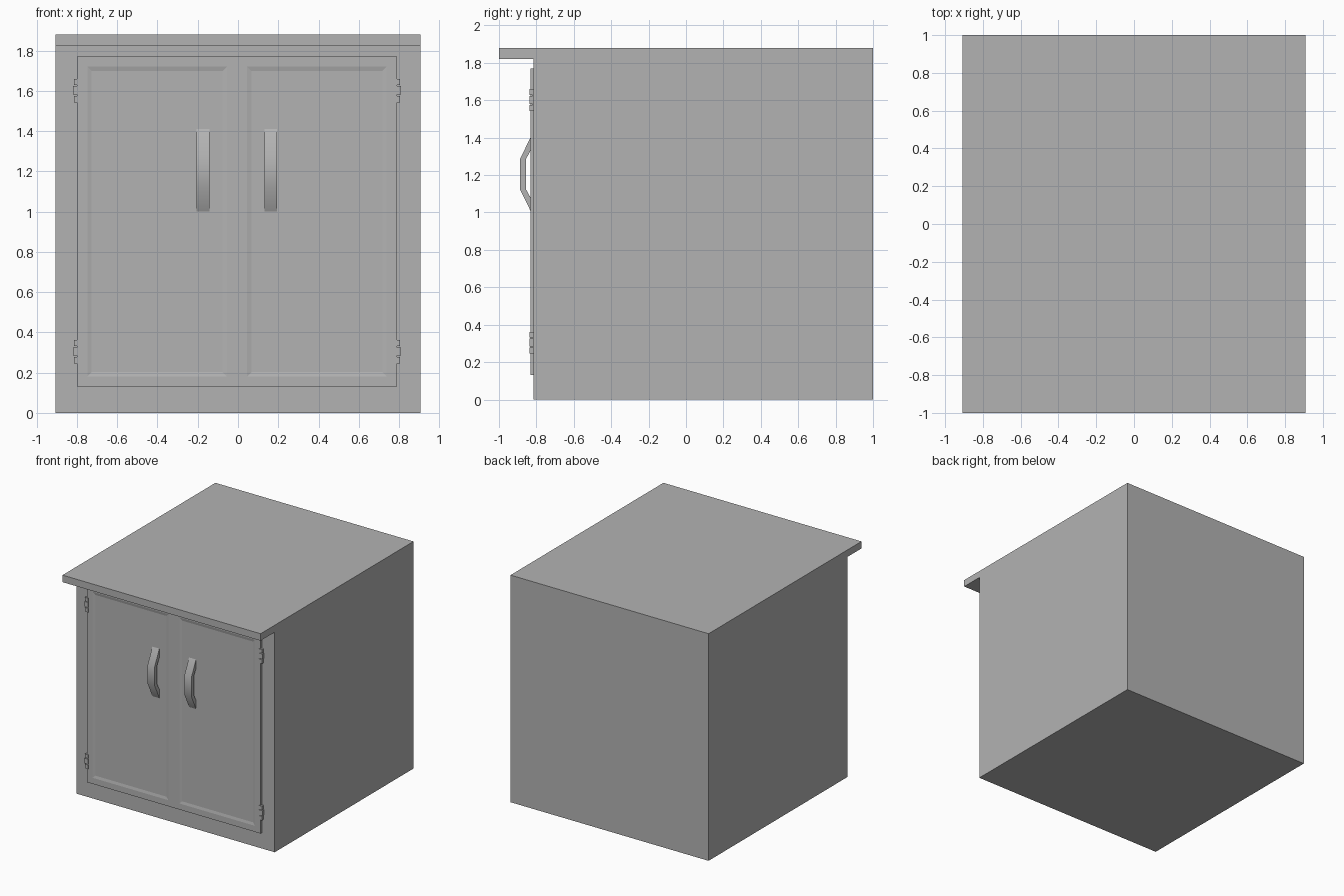
import bpy, bmesh, math

if "Cube" in bpy.data.objects:
    bpy.data.objects.remove(bpy.data.objects["Cube"])

CX = -0.005        # seam between the two doors
FRONT = -0.815     # cabinet front plane
DOOR = -0.832      # door front plane

grey = bpy.data.materials.new("grey_paint")
grey.diffuse_color = (0.45, 0.45, 0.45, 1)
grey.use_nodes = True
grey.node_tree.nodes["Principled BSDF"].inputs["Base Color"].default_value = grey.diffuse_color


def finish(name, bm):
    bmesh.ops.recalc_face_normals(bm, faces=bm.faces)
    mesh = bpy.data.meshes.new(name)
    bm.to_mesh(mesh)
    bm.free()
    mesh.materials.append(grey)
    ob = bpy.data.objects.new(name, mesh)
    bpy.context.collection.objects.link(ob)
    return ob


def smooth(ob, degrees):
    ob.data.shade_smooth()
    ob.data.set_sharp_from_angle(angle=math.radians(degrees))


def add_box(bm, x, y, z):
    verts = bmesh.ops.create_cube(bm, size=1)["verts"]
    for v in verts:
        for i, (a, b) in enumerate((x, y, z)):
            v.co[i] = (a + b) / 2 + v.co[i] * abs(b - a)


def box(name, x, y, z):
    bm = bmesh.new()
    add_box(bm, x, y, z)
    return finish(name, bm)


# Carcass and overhanging worktop
box("cabinet_body", (-0.907, 0.907), (FRONT, 1), (0, 1.822))
box("worktop", (-0.907, 0.907), (-1, 1), (1.822, 1.88))

# Side profile of a handle (y, z): outer bow, then inner bow
HANDLE = [(-0.826, 1.412), (-0.888, 1.285), (-0.888, 1.125), (-0.826, 0.998),
          (-0.826, 1.07), (-0.856, 1.125), (-0.856, 1.285), (-0.826, 1.34)]

for side, s in (("left", -1), ("right", 1)):
    # Door with a sunken panel and shallow sloping edges
    bm = bmesh.new()
    add_box(bm, (CX, CX + s * 0.794), (DOOR, FRONT), (0.13, 1.77))
    bm.normal_update()
    face = min(bm.faces, key=lambda f: f.calc_center_median().y)
    for thickness, depth in ((0.05, 0), (0.022, -0.005)):
        bmesh.ops.inset_region(bm, faces=[face], thickness=thickness,
                               depth=depth, use_even_offset=True)
    finish(side + "_door", bm)

    # Bent handle extruded across its width
    bm = bmesh.new()
    x0, x1 = CX + s * 0.136, CX + s * 0.2
    face = bm.faces.new([bm.verts.new((x0, y, z)) for y, z in HANDLE])
    ext = bmesh.ops.extrude_face_region(bm, geom=[face], use_keep_orig=True)
    for v in ext["geom"]:
        if isinstance(v, bmesh.types.BMVert):
            v.co.x = x1
    smooth(finish(side + "_handle", bm), 32)

    # Hinges: three knuckles on a thin pin
    for level, z in (("lower", 0.245), ("upper", 1.542)):
        bm = bmesh.new()
        add_box(bm, (CX + s * 0.787, CX + s * 0.808), (-0.822, FRONT), (z + 0.005, z + 0.112))
        for a, b, shift in ((0, 0.033, 0), (0.039, 0.081, 0.003), (0.087, 0.117, 0)):
            add_box(bm, (CX + s * (0.781 + shift), CX + s * (0.811 + shift)),
                    (-0.838, FRONT), (z + a, z + b))
        finish(side + "_" + level + "_hinge", bm)
